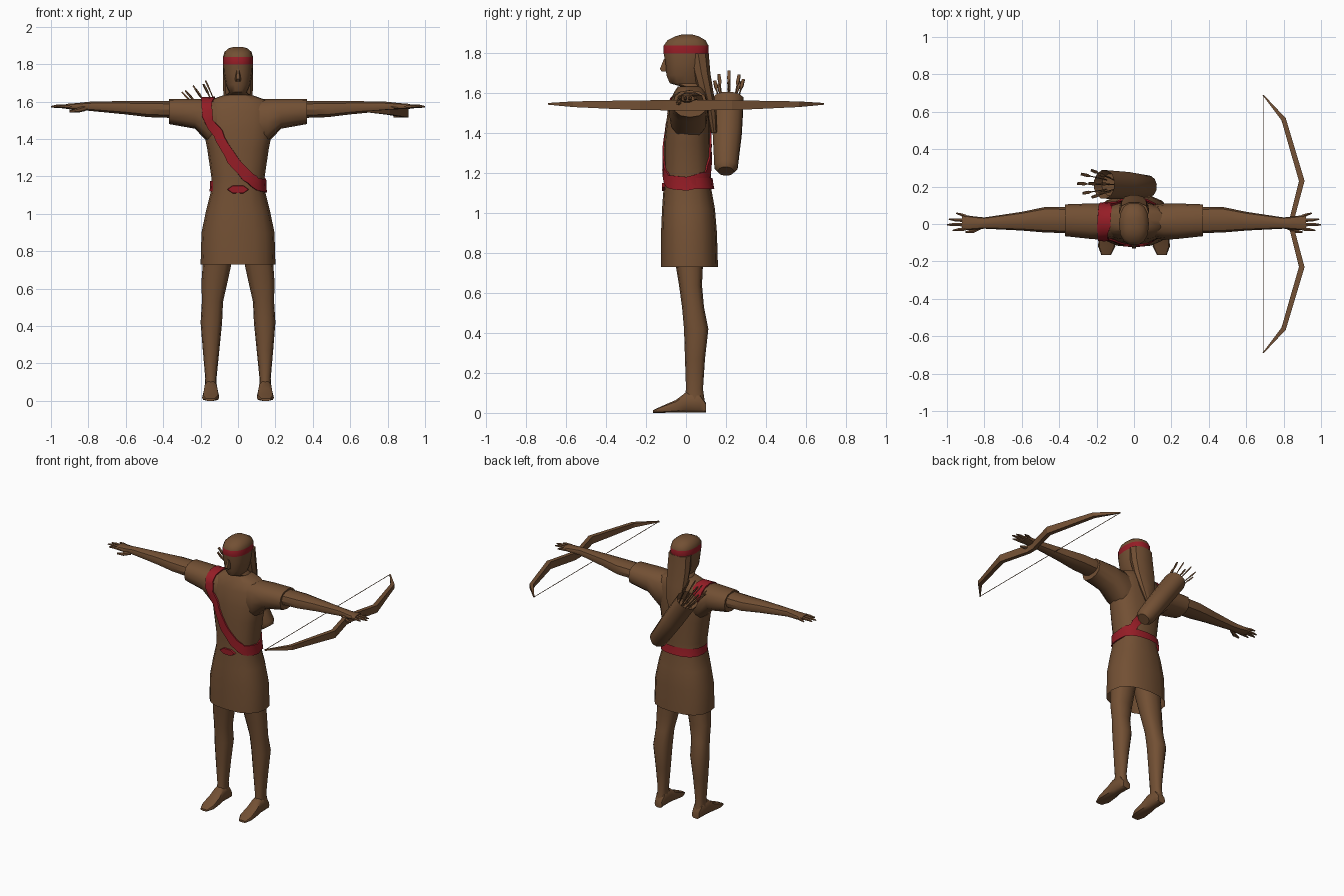
import bpy, bmesh, math, random
from mathutils import Vector
from mathutils.bvhtree import BVHTree

random.seed(4)
cube = bpy.data.objects.get("Cube")
if cube:
    bpy.data.objects.remove(cube)


def material(name, rgb):
    mat = bpy.data.materials.new(name)
    mat.use_nodes = True
    mat.diffuse_color = (*rgb, 1)
    mat.node_tree.nodes["Principled BSDF"].inputs["Base Color"].default_value = (*rgb, 1)
    return mat


brown = material("brown", (0.17, 0.08, 0.034))
red = material("red", (0.3, 0.012, 0.019))


def skin(name, rings, mat, caps=(True, True), closed=False, angle=40):
    """Join a row of equal point rings into one surface."""
    bm = bmesh.new()
    rows = [[bm.verts.new(p) for p in ring] for ring in rings]
    n = len(rows[0])
    for a, b in zip(rows, rows[1:] + (rows[:1] if closed else [])):
        for i in range(n):
            j = (i + 1) % n
            bm.faces.new((a[i], a[j], b[j], b[i]))
    if not closed:
        for use, row in zip(caps, (rows[0], rows[-1])):
            if use:
                bm.faces.new(row)
    bmesh.ops.recalc_face_normals(bm, faces=bm.faces)
    mesh = bpy.data.meshes.new(name)
    bm.to_mesh(mesh)
    bm.free()
    mesh.materials.append(mat)
    obj = bpy.data.objects.new(name, mesh)
    bpy.context.collection.objects.link(obj)
    bpy.ops.object.select_all(action='DESELECT')
    obj.select_set(True)
    bpy.context.view_layer.objects.active = obj
    bpy.ops.object.shade_smooth_by_angle(angle=math.radians(angle))
    return obj


def loft(name, axis, sections, mat=brown, n=12, power=2.4, side=1, **kw):
    """Rounded sections along an axis: (position, low, high, low, high)."""
    rings = []
    for t, a0, a1, b0, b1 in sections:
        ring = []
        for i in range(n):
            c, s = math.cos(math.tau * i / n), math.sin(math.tau * i / n)
            c = math.copysign(abs(c) ** (2 / power), c)
            s = math.copysign(abs(s) ** (2 / power), s)
            p = [(a0 + a1) / 2 + c * (a1 - a0) / 2, (b0 + b1) / 2 + s * (b1 - b0) / 2]
            p.insert("xyz".index(axis), t)
            ring.append((p[0] * side, p[1], p[2]))
        rings.append(ring)
    return skin(name, rings, mat, **kw)


def sweep(name, stations, mat=brown, n=6, **kw):
    """Tapered bar through stations of (point, half width, half height)."""
    pts = [Vector(s[0]) for s in stations]
    rings = []
    for k, (_, w, h) in enumerate(stations):
        along = (pts[min(k + 1, len(pts) - 1)] - pts[max(k - 1, 0)]).normalized()
        across = along.cross(Vector((0, 0, 1))).normalized()
        up = across.cross(along)
        angles = [math.tau * (i + 0.5) / n for i in range(n)]
        rings.append([pts[k] + across * w * math.cos(a) + up * h * math.sin(a) for a in angles])
    return skin(name, rings, mat, **kw)


# Tunic, open at the hem
tunic = loft("tunic", "z", [(z, -x, x, y0, y1) for z, x, y0, y1 in (
    (0.73, 0.2, -0.125, 0.16), (0.9, 0.195, -0.125, 0.155), (1.02, 0.17, -0.12, 0.145),
    (1.13, 0.142, -0.112, 0.125), (1.2, 0.143, -0.11, 0.125), (1.35, 0.165, -0.11, 0.12),
    (1.45, 0.185, -0.1, 0.12), (1.55, 0.185, -0.085, 0.115), (1.605, 0.16, -0.06, 0.1),
    (1.635, 0.075, -0.04, 0.085))], n=16, caps=(False, True))
wrapped = [tunic]

# Limbs, built once for each side
for side, word in ((1, "left"), (-1, "right")):
    wrapped.append(loft(word + "_sleeve", "x", [
        (0.08, -0.07, 0.1, 1.36, 1.61), (0.16, -0.085, 0.11, 1.38, 1.615),
        (0.23, -0.08, 0.11, 1.455, 1.615), (0.37, -0.065, 0.105, 1.48, 1.615)], side=side))
    loft(word + "_arm", "x", [
        (0.33, -0.05, 0.09, 1.51, 1.605), (0.48, -0.045, 0.09, 1.515, 1.605),
        (0.6, -0.035, 0.065, 1.53, 1.605), (0.8, -0.025, 0.035, 1.55, 1.6),
        (0.85, -0.03, 0.04, 1.553, 1.594), (0.92, -0.035, 0.05, 1.56, 1.588)], side=side, n=10)
    for finger, base, tip, reach in (("first", -0.026, -0.035, 0.97), ("second", -0.003, -0.004, 1),
                                     ("third", 0.019, 0.026, 0.99), ("little", 0.04, 0.058, 0.95)):
        sweep(f"{word}_{finger}_finger", [
            ((side * 0.9, base, 1.574), 0.011, 0.012),
            ((side * (reach - 0.03), (base + tip) / 2, 1.575), 0.009, 0.009),
            ((side * reach, tip, 1.572), 0.004, 0.004)])
    sweep(word + "_thumb", [((side * 0.82, -0.015, 1.565), 0.014, 0.016),
                            ((side * 0.86, -0.038, 1.552), 0.012, 0.012),
                            ((side * 0.9, -0.044, 1.548), 0.006, 0.006)])
    loft(word + "_leg", "z", [
        (0.05, 0.112, 0.18, -0.01, 0.095), (0.12, 0.115, 0.175, 0, 0.085),
        (0.27, 0.1, 0.188, -0.005, 0.095), (0.42, 0.085, 0.2, -0.01, 0.112),
        (0.53, 0.08, 0.193, -0.02, 0.09), (0.64, 0.055, 0.195, -0.035, 0.08),
        (0.85, 0.01, 0.18, -0.07, 0.09)], side=side)
    loft(word + "_foot", "y", [
        (0.1, 0.115, 0.172, 0, 0.05), (0.07, 0.11, 0.18, 0, 0.1), (0, 0.11, 0.182, 0, 0.105),
        (-0.05, 0.103, 0.188, 0, 0.066), (-0.12, 0.1, 0.192, 0, 0.035),
        (-0.165, 0.122, 0.175, 0, 0.014)], side=side, power=3, n=10)

# Head with the headband as a coloured ring
head = loft("head", "z", [(z, -x, x, y0, y1) for z, x, y0, y1 in (
    (1.58, 0.078, -0.035, 0.09), (1.635, 0.065, -0.03, 0.08), (1.65, 0.048, -0.083, 0.08),
    (1.69, 0.066, -0.1, 0.085), (1.75, 0.077, -0.104, 0.1), (1.798, 0.08, -0.114, 0.115),
    (1.838, 0.08, -0.114, 0.115), (1.865, 0.073, -0.095, 0.1), (1.885, 0.05, -0.055, 0.065),
    (1.893, 0.02, -0.025, 0.035))], n=14)
head.data.materials.append(red)
for face in head.data.polygons:
    if 1.8 < face.center.z < 1.836:
        face.material_index = 1
loft("nose", "z", [(1.708, -0.014, 0.014, -0.122, -0.08), (1.72, -0.016, 0.016, -0.134, -0.08),
                   (1.772, -0.008, 0.008, -0.112, -0.08)], n=6)
loft("hair", "z", [(1.8, -0.079, 0.079, 0.005, 0.116), (1.7, -0.081, 0.081, 0.03, 0.124),
                   (1.6, -0.076, 0.076, 0.06, 0.14), (1.5, -0.058, 0.058, 0.1, 0.155),
                   (1.4, -0.018, 0.018, 0.125, 0.155)], n=10)

# Belt, tucked under the cloth in front, with its knot showing
loft("belt", "z", [(1.12, -0.152, 0.152, -0.1, 0.142), (1.145, -0.15, 0.15, -0.103, 0.137),
                   (1.175, -0.149, 0.149, -0.1, 0.133)], red, n=16, caps=(False, False))
loft("belt_knot", "y", [(-0.1, -0.06, 0.06, 1.105, 1.155), (-0.121, -0.055, 0.055, 1.108, 1.153)],
     red, n=6, power=2)

# Shoulder sash, laid on the surface of the tunic and sleeves
verts, polys = [], []
for obj in wrapped:
    polys += [[i + len(verts) for i in p.vertices] for p in obj.data.polygons]
    verts += [v.co.copy() for v in obj.data.vertices]
surface = BVHTree.FromPolygons(verts, polys)
route = [Vector(p) for p in (
    (-0.165, -0.12, 1.59), (-0.155, -0.14, 1.5), (-0.11, -0.15, 1.4), (-0.035, -0.15, 1.29),
    (0.05, -0.15, 1.205), (0.13, -0.13, 1.16), (0.18, 0, 1.15), (0.13, 0.15, 1.18),
    (0.03, 0.16, 1.3), (-0.07, 0.16, 1.43), (-0.15, 0.15, 1.56), (-0.165, 0.02, 1.68))]
path = []
for a, b in zip(route, route[1:] + route[:1]):
    path += [a.lerp(b, k / 3) for k in range(3)]
centres = [surface.find_nearest(p) for p in path]
rings = []
for k, (spot, normal, _, _) in enumerate(centres):
    out = path[k] - spot
    out.normalize()
    along = centres[(k + 1) % len(path)][0] - centres[k - 1][0]
    across = along.cross(out).normalized() * 0.031
    outer, inner = [], []
    for f in (-1, 0, 1):
        hit = surface.find_nearest(spot + out * 0.03 + across * f)[0]
        outer.append(hit + out * 0.009)
        inner.append(hit - out * 0.003)
    rings.append(outer + inner[::-1])
skin("sash", rings, red, closed=True)

# Quiver across the back, with a hollow mouth
base, mouth = Vector((0.075, 0.2, 1.23)), Vector((-0.16, 0.212, 1.57))
axis = (mouth - base).normalized()
sweep("quiver", [(base - axis * 0.025, 0.04, 0.04), (base, 0.06, 0.058),
                 (base.lerp(mouth, 0.5), 0.075, 0.066), (mouth, 0.079, 0.068)],
      n=12, caps=(True, False))
sweep("quiver_lining", [(mouth - axis * 0.06, 0.06, 0.055), (mouth, 0.079, 0.068)],
      n=12, caps=(True, False))

# Arrows with widened feathered ends
for k in range(9):
    turn = math.tau * k / 8
    spread = 0.045 if k < 8 else 0
    offset = Vector((math.sin(turn) * 0.8, math.cos(turn), math.sin(turn) * 0.55)) * spread
    foot = mouth - axis * 0.06 + offset * 0.8
    tip = mouth + axis * random.uniform(0.11, 0.15) + offset * 1.6
    sweep(f"arrow_{k + 1}", [(foot, 0.004, 0.004), (foot.lerp(tip, 0.65), 0.004, 0.004),
                             (foot.lerp(tip, 0.78), 0.012, 0.006), (tip, 0.01, 0.005)], n=4)

# Bow held flat in the left hand, and its string
limb = [((0.69, 0.69, 1.547), 0.004, 0.006), ((0.8, 0.56, 1.545), 0.018, 0.02),
        ((0.897, 0.23, 1.54), 0.021, 0.035), ((0.845, 0.03, 1.54), 0.018, 0.036)]
sweep("bow", limb + [((p[0], -p[1], p[2]), w, h) for p, w, h in reversed(limb)], n=4, angle=20)
sweep("bowstring", [((0.69, y, 1.547), 0.002, 0.002) for y in (-0.69, 0.69)], n=4)
